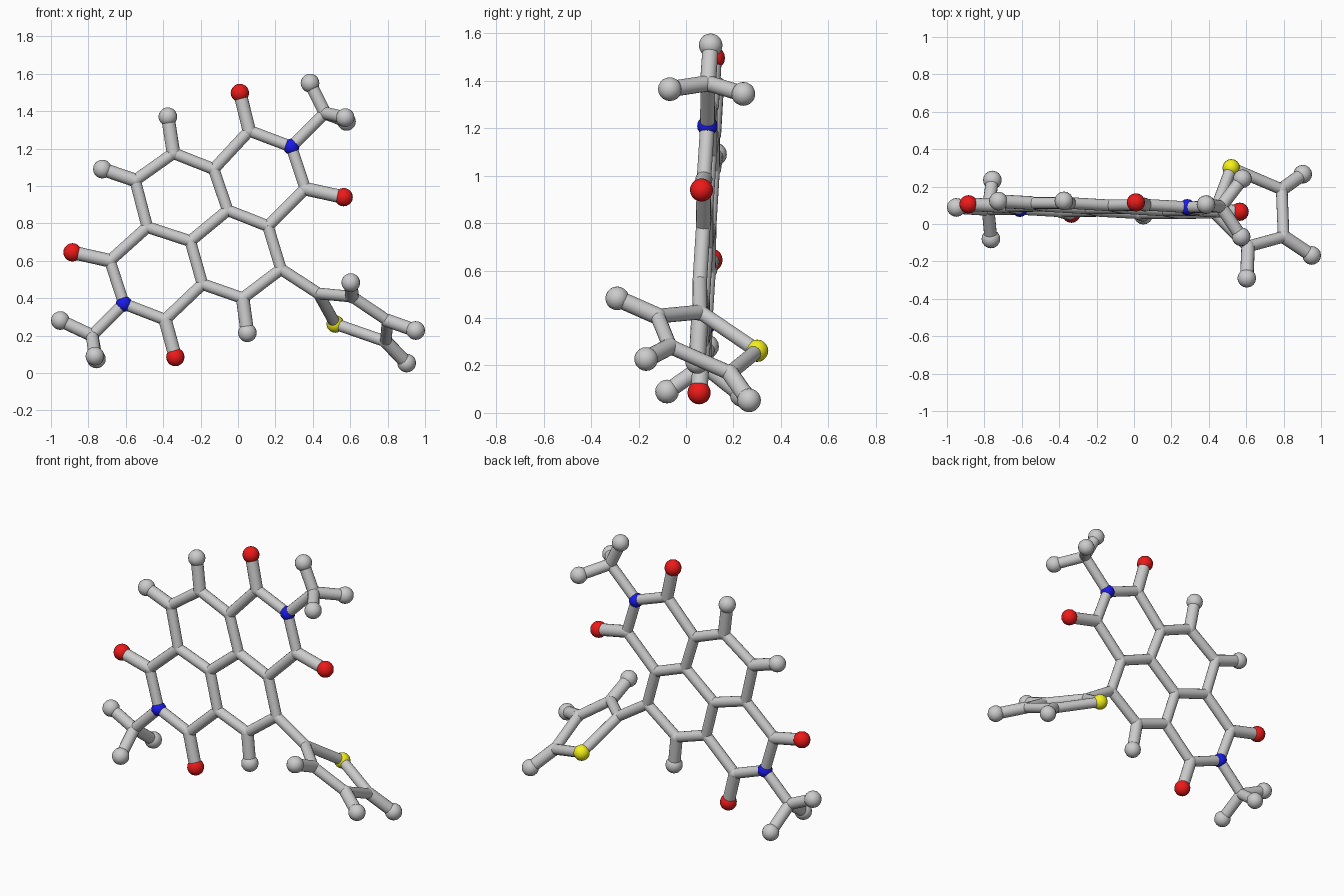
import bpy, bmesh
from mathutils import Vector, Matrix

if "Cube" in bpy.data.objects:
    bpy.data.objects.remove(bpy.data.objects["Cube"])

RING_R, END_R = 0.031, 0.036


def flat(x, z):
    """Point on the slightly tilted plane of the fused rings."""
    return Vector((x, 0.038 - 0.038 * x + 0.052 * z, z))


def add_stick(bm, a, b, r):
    d = b - a
    m = Matrix.Translation((a + b) / 2) @ d.to_track_quat('Z', 'Y').to_matrix().to_4x4()
    bmesh.ops.create_cone(bm, cap_ends=True, segments=16, radius1=r, radius2=r,
                          depth=d.length, matrix=m)


def add_ball(bm, p, r):
    bmesh.ops.create_uvsphere(bm, u_segments=16, v_segments=10, radius=r,
                              matrix=Matrix.Translation(p))


def finish(bm, name, color=None):
    me = bpy.data.meshes.new(name)
    bm.to_mesh(me)
    bm.free()
    ob = bpy.data.objects.new(name, me)
    bpy.context.collection.objects.link(ob)
    if color:
        mat = bpy.data.materials.new(name + "_color")
        mat.diffuse_color = color
        mat.use_nodes = True
        mat.node_tree.nodes["Principled BSDF"].inputs["Base Color"].default_value = mat.diffuse_color
        me.materials.append(mat)
    bpy.ops.object.select_all(action='DESELECT')
    ob.select_set(True)
    bpy.context.view_layer.objects.active = ob
    bpy.ops.object.shade_smooth_by_angle(angle=0.6)
    return ob


def sticks(name, pairs, r):
    """Rods with rounded joints between named atoms."""
    bm = bmesh.new()
    for pair in pairs.split():
        a, b = pair.split('-')
        add_stick(bm, P[a], P[b], r)
    for k in sorted(set(pairs.replace('-', ' ').split())):
        if k[0] == 'c':
            add_ball(bm, P[k], r)
    finish(bm, name)


def balls(name, keys, r, color=None):
    bm = bmesh.new()
    for k in keys.split():
        add_ball(bm, P[k], r)
    finish(bm, name, color)


# Atom positions: flat fused core
P = {k: flat(x, z) for k, x, z in (
    ('o1', .01, 1.497), ('c1', .06, 1.295), ('n1', .285, 1.21), ('c2', .36, .985),
    ('o2', .565, .94), ('c3', .16, .785), ('c4', -.055, .87), ('c5', -.13, 1.09),
    ('c6', -.345, 1.175), ('h6', -.375, 1.37), ('c7', -.55, 1.03), ('h7', -.725, 1.09),
    ('c8', -.485, .78), ('c9', -.255, .705), ('c10', -.19, .475), ('c11', .025, .40),
    ('h11', .05, .215), ('c12', .23, .555), ('c13', -.685, .60), ('o3', -.885, .645),
    ('n2', -.61, .37), ('c14', -.39, .285), ('o4', -.335, .085),
    ('cm', .465, 1.39), ('hm', .385, 1.55), ('ck', -.78, .20), ('hk', -.95, .28))}

# Atom positions: out-of-plane end groups and twisted five-sided ring
P.update({k: Vector(v) for k, v in {
    'hm2': (.573, -.068, 1.365), 'hm3': (.58, .242, 1.345),
    'hk2': (-.765, -.08, .09), 'hk3': (-.757, .235, .075),
    'ca': (.43, .06, .425), 's': (.52, .30, .262), 'cb': (.61, -.12, .408),
    'hb': (.603, -.29, .483), 'cc': (.80, -.068, .28), 'hc': (.95, -.168, .227),
    'cd': (.79, .185, .168), 'hd': (.902, .266, .053)}.items()})

# Fused ring frame and the side ring
sticks("core_ring_rods",
       "c1-n1 n1-c2 c2-c3 c3-c4 c4-c5 c5-c1 c5-c6 c6-c7 c7-c8 c8-c9 c9-c4 "
       "c9-c10 c10-c11 c11-c12 c12-c3 c8-c13 c13-n2 n2-c14 c14-c10", RING_R)
sticks("side_ring_rods", "c12-ca ca-s s-cd cd-cc cc-cb cb-ca", RING_R)

# Short rods to end balls
sticks("oxygen_rods", "c1-o1 c2-o2 c13-o3 c14-o4", END_R)
sticks("hydrogen_rods", "c6-h6 c7-h7 c11-h11 cb-hb cc-hc cd-hd", END_R)
sticks("upper_branch_rods", "cm-hm cm-hm2 cm-hm3", END_R - .002)
sticks("lower_branch_rods", "ck-hk ck-hk2 ck-hk3", END_R - .002)
sticks("branch_links", "n1-cm n2-ck", RING_R)

# Balls
balls("hydrogen_balls", "h6 h7 h11 hb hc hd hm hm2 hm3 hk hk2 hk3", .05)
balls("oxygen_balls", "o1 o2 o3 o4", .049, (.85, .01, .01, 1))
balls("nitrogen_balls", "n1 n2", .043, (.01, .01, .85, 1))
balls("sulfur_ball", "s", .047, (.9, .88, .01, 1))
